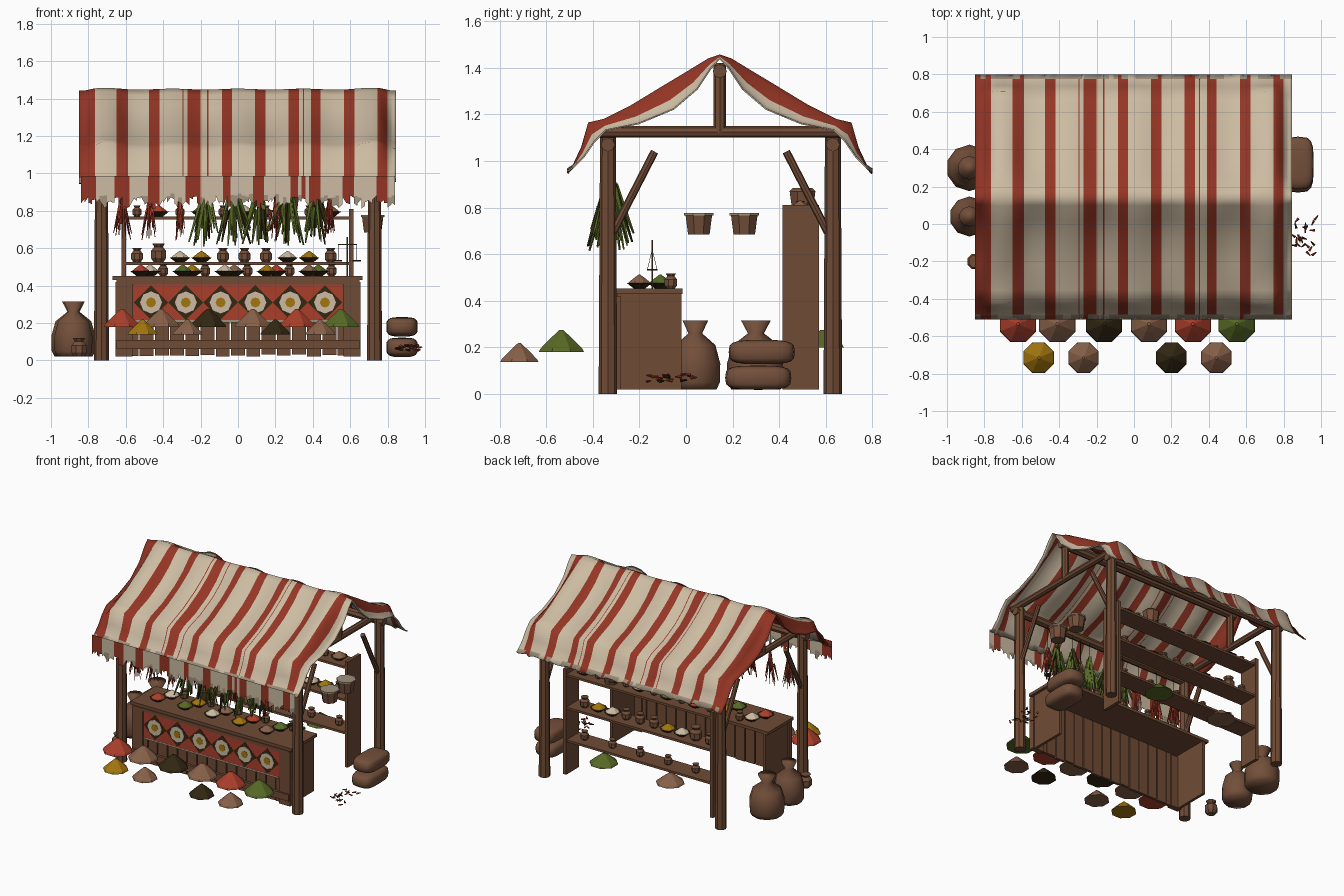
import bpy, bmesh, math, random
from mathutils import Vector, Matrix

random.seed(4)
default_cube = bpy.data.objects.get("Cube")
if default_cube:
    bpy.data.objects.remove(default_cube)


def material(name, red, green, blue):
    """Flat material from display colour values, stored as linear."""
    linear = [((c / 255 + 0.055) / 1.055) ** 2.4 for c in (red, green, blue)] + [1]
    mat = bpy.data.materials.new(name)
    mat.use_nodes = True
    mat.diffuse_color = linear
    shader = mat.node_tree.nodes["Principled BSDF"]
    shader.inputs["Base Color"].default_value = linear
    shader.inputs["Roughness"].default_value = 0.9
    return mat


cream = material("cream cloth", 204, 187, 162)
dirty = material("dirty cloth", 160, 146, 124)
red = material("red cloth", 148, 53, 36)
wood = material("wood", 112, 75, 53)
sackcloth = material("sackcloth", 115, 79, 58)
tan = material("tan spice", 136, 97, 73)
green = material("herb green", 88, 105, 37)
yellow = material("yellow spice", 162, 118, 14)
dark = material("dark spice", 50, 39, 19)
coral = material("red spice", 170, 63, 43)


def finish(name, bm, mats, smooth=False):
    bmesh.ops.recalc_face_normals(bm, faces=bm.faces)
    mesh = bpy.data.meshes.new(name)
    bm.to_mesh(mesh)
    bm.free()
    for mat in mats if isinstance(mats, list) else [mats]:
        mesh.materials.append(mat)
    obj = bpy.data.objects.new(name, mesh)
    bpy.context.collection.objects.link(obj)
    if smooth:
        for poly in mesh.polygons:
            poly.use_smooth = True
    return obj


def box(name, x, y, z, mat=wood):
    """Box from (min, max) ranges."""
    bm = bmesh.new()
    centre = Vector([sum(r) / 2 for r in (x, y, z)])
    size = [r[1] - r[0] for r in (x, y, z)]
    bmesh.ops.create_cube(bm, size=1, matrix=Matrix.Translation(centre) @ Matrix.Diagonal(size + [1]))
    return finish(name, bm, mat)


def add_rod(bm, a, b, r1, r2, sides, slot=0):
    a, b = Vector(a), Vector(b)
    turn = (b - a).to_track_quat("Z", "Y").to_matrix().to_4x4()
    made = bmesh.ops.create_cone(bm, cap_ends=True, segments=sides, radius1=r1, radius2=r2,
                                 depth=(b - a).length, matrix=Matrix.Translation((a + b) / 2) @ turn)
    for vert in made["verts"]:
        for face in vert.link_faces:
            face.material_index = slot


def rod(name, a, b, r, mat=wood, sides=8, end=None):
    bm = bmesh.new()
    add_rod(bm, a, b, r, r if end is None else end, sides)
    return finish(name, bm, mat)


def lathe(name, profile, loc, mat, sides=8, smooth=False):
    """Closed solid turned round z from (radius, height) points."""
    bm = bmesh.new()
    rings = [[bm.verts.new(Vector(loc) + Vector((r * math.cos(t), r * math.sin(t), h)))
              for t in [math.tau * (i + 0.5) / sides for i in range(sides)]] for r, h in profile]
    for low, high in zip(rings, rings[1:]):
        for i in range(sides):
            j = (i + 1) % sides
            bm.faces.new((low[i], low[j], high[j], high[i]))
    bm.faces.new(rings[0])
    bm.faces.new(rings[-1])
    return finish(name, bm, mat, smooth)


def mound(name, x, y, z, r, h, mat):
    lathe(name, [(r, 0), (r * 0.93, h * 0.15), (r * 0.45, h * 0.65), (r * 0.08, h)], (x, y, z), mat)


def jar(name, x, y, z, s, mat=sackcloth):
    shape = [(.5, 0), (.8, .4), (.8, 1.1), (.45, 1.5), (.65, 1.8)]
    lathe(name, [(r * s, h * s) for r, h in shape], (x, y, z), mat)


def bowl(name, x, y, z, mat):
    lathe(name + "_bowl", [(.025, 0), (.06, .025)], (x, y, z), dark)
    mound(name + "_heap", x, y, z + .025, .05, .035, mat)


# Timber frame
front_y, back_y, ridge_y = -.335, .63, .145
for side, x in (("right", -.73), ("left", .73)):
    for place, y, inward in (("front", front_y, 1), ("back", back_y, -1)):
        rod(f"{place}_{side}_post", (x, y, 0), (x, y, 1.1), .04, end=.034)
        rod(f"{place}_{side}_brace", (x, y + .02 * inward, .69), (x, y + .2 * inward, 1.04), .017)
    rod(f"{side}_tie_beam", (x, -.41, 1.125), (x, .7, 1.125), .024)
    rod(f"{side}_king_post", (x, ridge_y, 1.12), (x, ridge_y, 1.42), .026)
for name, y, z in (("front_beam", front_y, 1.07), ("back_beam", back_y, 1.07), ("ridge_beam", ridge_y, 1.385)):
    rod(name, (-.77, y, z), (.77, y, z), .03)

# Striped awning: every column blends a taut and a sagging profile
stripes = [(-.85, -.765), (-.65, -.588), (-.475, -.42), (-.297, -.291), (-.27, -.2), (-.165, -.159),
           (-.085, -.032), (.09, .148), (.27, .325), (.347, .352), (.39, .44), (.567, .623), (.745, .8)]


def is_red(x):
    return any(a <= x <= b for a, b in stripes)


def slack(x):
    """Loose between the frames, tight over them, drooping at both ends."""
    x = abs(x)
    if x > .755:
        return min(1, (x - .755) / .07)
    loose = .42 - .17 * math.cos(x * 18)
    return loose * min(1, max(0, (.69 - x) / .09))


taut = [(0, 1.457), (.05, 1.44), (.14, 1.385), (.24, 1.325), (.38, 1.24), (.5, 1.18),
        (.565, 1.165), (.595, 1.06), (.63, .985), (.655, .96)]
sag = [(0, 1.442), (.04, 1.4), (.1, 1.31), (.2, 1.225), (.35, 1.163), (.49, 1.135),
       (.54, 1.085), (.585, 1.02), (.63, .975), (.655, .955)]
edges = sorted([e for s in stripes for e in s] + [.845])
columns = [a + (b - a) * k / 3 for a, b in zip(edges, edges[1:]) for k in range(3)] + [.845]
rows = [(-1, k) for k in range(len(taut) - 1, 0, -1)] + [(1, k) for k in range(len(taut))]
bm = bmesh.new()
grid = []
for x in columns:
    line = []
    for s, k in rows:
        y, z = Vector(taut[k]).lerp(Vector(sag[k]), slack(x))
        if k == len(taut) - 1:
            z += random.uniform(-.01, .01)
        line.append(bm.verts.new((x, ridge_y + s * y, z)))
    grid.append(line)
for i in range(len(columns) - 1):
    for j in range(len(rows) - 1):
        face = bm.faces.new((grid[i][j], grid[i + 1][j], grid[i + 1][j + 1], grid[i][j + 1]))
        face.material_index = 1 if is_red((columns[i] + columns[i + 1]) / 2) else 0
        if j in (0, len(rows) - 2) and random.random() < .8:
            face.material_index = 2
awning = finish("awning", bm, [cream, red, dirty], True)
awning.modifiers.new("thickness", "SOLIDIFY").thickness = .006

# Ragged valance along the front edge
bm = bmesh.new()
count = 84
for i in range(count):
    a, b = [-.84 + 1.68 * (i + k) / count for k in (0, 1)]
    mid, low = .88 + random.uniform(-.012, .012), .845 + .015 * math.sin(i * .9)
    right_low, left_low = [low + random.uniform(-.025, .025) for _ in range(2)]
    pts = [bm.verts.new((px, -.525, pz)) for px, pz in
           ((a, .985), (b, .985), (b, mid), (a, mid), (b, right_low), (a, left_low))]
    shade = 1 if is_red((a + b) / 2) else 0
    bm.faces.new(pts[:4]).material_index = shade
    bm.faces.new((pts[3], pts[2], pts[4], pts[5])).material_index = shade or random.choice((0, 2))
finish("valance", bm, [cream, red, dirty])

# Counter, open at the back, with planks, rails and patterned cloth
box("counter_top", (-.67, .665), (-.315, -.015), (.43, .452))
box("counter_lower_rail", (-.65, .65), (-.33, -.31), (.06, .11))
box("counter_upper_rail", (-.65, .65), (-.32, -.3), (.405, .43))
for i in range(15):
    x = -.57 + 1.14 * i / 14
    box("front_plank", (x - .037, x + .037), (-.31, -.29), (.02 + random.uniform(0, .012), .43))
for x in (-.61, .61):
    box("counter_corner_board", (x - .045, x + .045), (-.32, -.28), (.02, .42))
    outer = math.copysign(.634, x)
    box("counter_side", (outer - .01, outer + .01), (-.295, -.02), (.02, .43))
box("pattern_cloth", (-.56, .56), (-.318, -.312), (.215, .405), coral)
box("pattern_cloth_hem", (-.56, .56), (-.319, -.312), (.203, .215), dirty)
for i in range(6):
    x = -.465 + .186 * i
    for name, r, sides, mat, y in (("diamond", .093, 4, dark, -.320), ("flower", .059, 8, cream, -.322),
                                   ("flower_heart", .027, 8, yellow, -.324)):
        rod("cloth_" + name, (x, -.315, .31), (x, y, .31), r, mat, sides)

# Open shelves at the back
for x in (-.61, .605):
    box("shelf_side", (x - .012, x + .012), (.415, .57), (.02, .81))
for z in (.28, .525, .77):
    box("shelf_board", (-.61, .605), (.415, .565), (z - .016, z))

# Goods on the shelves and counter
heaps = [coral, green, cream, yellow, tan]
for i in range(10):
    x = -.54 + .115 * i
    if i in (2, 3, 7, 8):
        bowl("shelf_spice", x, .49, .525, heaps[i % 5])
    else:
        jar("shelf_jar", x, .49, .525, .055 if i == 1 else .042)
    if i % 2:
        bowl("top_shelf_spice", x, .49, .77, heaps[i // 2])
        jar("low_shelf_jar", x, .49, .28, .036)
    else:
        jar("top_shelf_jar", x, .49, .77, .032)
for i, mat in enumerate(heaps):
    x = -.52 + .225 * i
    bowl("counter_spice", x, -.2, .452, mat)
    bowl("counter_spice", x + .05, -.11, .452, heaps[(i + 2) % 5])
    jar("counter_jar", x + .12, -.065, .452, .036)
lathe("shelf_top_basket", [(.045, 0), (.06, .1), (.045, .115)], (.27, .5, .77), sackcloth)

# Balance scale on the counter
rod("scale_stand", (.585, -.145, .452), (.585, -.145, .66), .004)
rod("scale_arm", (.535, -.145, .62), (.635, -.145, .62), .003)
for x in (.535, .635):
    rod("scale_pan", (x, -.145, .53), (x, -.145, .537), .022, dark)
    for s in (-1, 1):
        rod("scale_cord", (x, -.145, .62), (x, -.145 + s * .02, .537), .001, dark, 4)

# Spice mounds in front and behind
for x, mat in zip((-.62, -.41, -.16, .08, .315, .55), (coral, tan, dark, tan, coral, green)):
    mound("front_mound", x, -.535, .18, .105, .095, mat)
for x, mat in zip((-.51, -.27, .2, .44), (yellow, tan, dark, tan)):
    mound("low_front_mound", x, -.715, .138, .088, .08, mat)
mound("back_mound", .27, .585, .2, .1, .075, green)
mound("back_mound", -.28, .585, .2, .1, .075, tan)

# Tied sacks, stacked sacks and a jar
for y, r in ((.04, .105), (.3, .122)):
    shape = [(.87, 0), (1, .03), (1.02, .11), (.82, .19), (.28, .24), (.52, .295)]
    lathe("tied_sack", [(q * r, h) for q, h in shape], (-.88, y, .02), sackcloth, 10, True)
for y, z in ((.31, .07), (.325, .18)):
    bm = bmesh.new()
    bmesh.ops.create_uvsphere(bm, u_segments=16, v_segments=10, radius=1)
    for v in bm.verts:
        v.co = [math.copysign(abs(c) ** .55, c) * s for c, s in zip(v.co, (.084, .142, .052))]
        v.co += Vector((.877, y, z))
    finish("stacked_sack", bm, sackcloth, True)
jar("floor_jar", -.85, -.2, .02, .055)

# Hanging pails
for y in (.055, .25):
    lathe("hanging_pail", [(.05, 0), (.062, .085)], (.72, y, .685), sackcloth)
    lathe("pail_rim", [(.068, 0), (.068, .01)], (.72, y, .767), dirty)


def bunch(name, x, top, number, spread, length, r, mats):
    """Fan of thin pointed leaves or pods hanging from one tie."""
    bm = bmesh.new()
    for _ in range(number):
        drop = random.uniform(.7, 1) * length
        turn, lean = random.uniform(0, math.tau), random.uniform(.1, 1) * spread
        tip = (x + lean * math.cos(turn), -.325 + lean * .9 * math.sin(turn), top - drop)
        start = Vector((x, -.325, top)).lerp(Vector(tip), random.uniform(0, .5))
        add_rod(bm, start, tip, r, r * .3, 4, random.randrange(len(mats)))
    finish(name, bm, mats)
    rod(name + "_cord", (x, -.325, top - .02), (x, -.325, 1.07), .003, dark, 4)


for x in (-.17, -.03, .12, .27, .41):
    bunch("herb_bunch", x, .95, 17, .115, .34, .014, [green, green, green, dark])
for x in (-.62, -.47, -.31, .2, .49):
    bunch("pepper_string", x, .9, 14, .055, .26, .007, [red, red, coral])

# Scattered dried pods beside the counter
bm = bmesh.new()
for _ in range(22):
    a = Vector((random.uniform(.86, .97), random.uniform(-.17, .03), random.uniform(.05, .085)))
    turn = random.uniform(0, math.tau)
    add_rod(bm, a, a + Vector((math.cos(turn), math.sin(turn), .1)) * .03, .007, .003, 4, random.randrange(2))
finish("dried_pods", bm, [dark, red])
